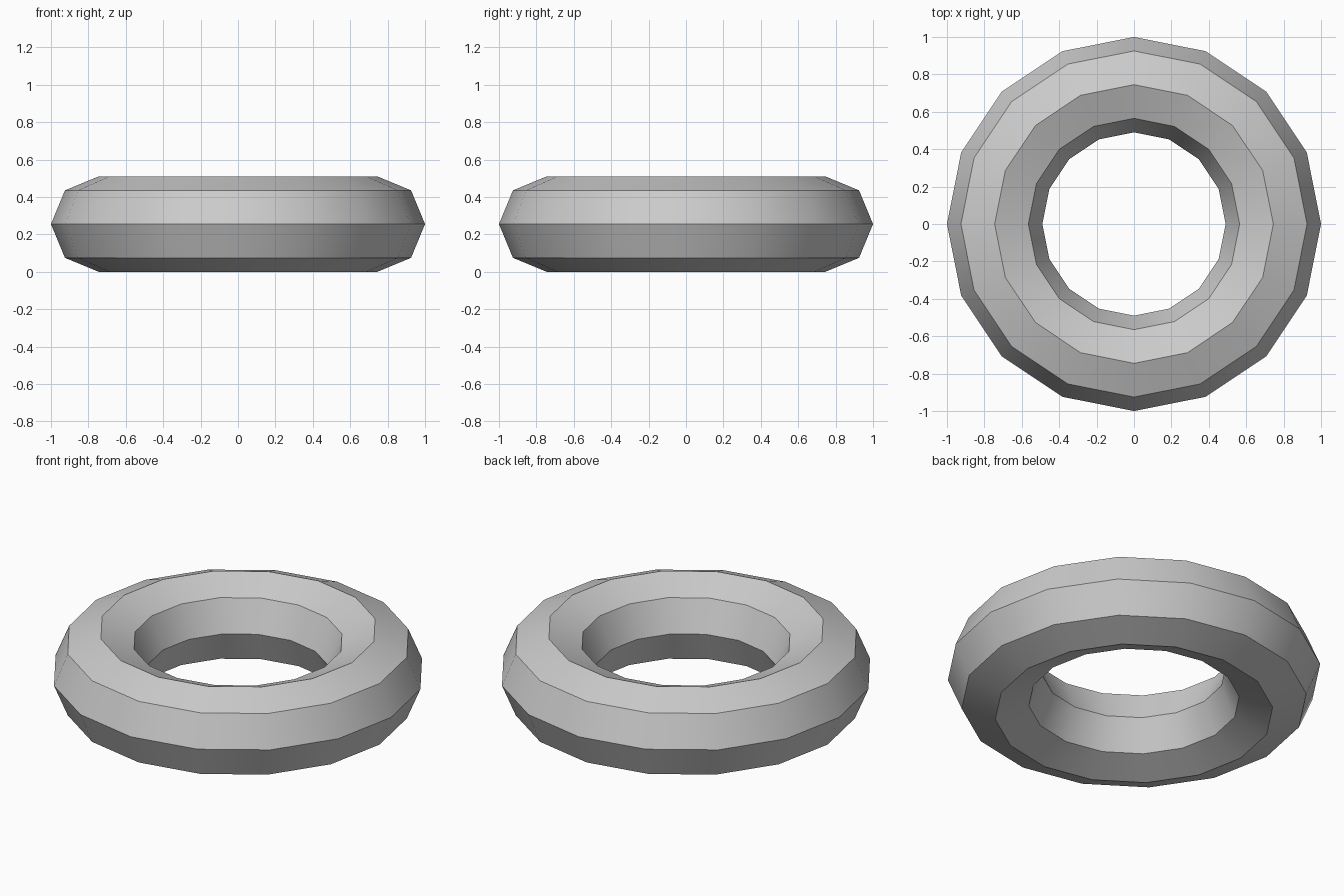
import bpy
import math

if "Cube" in bpy.data.objects:
    bpy.data.objects.remove(bpy.data.objects["Cube"])

MAJOR, MINOR = 0.745, 0.255

# Low-poly ring: 16 segments around, octagonal cross-section, resting on the ground
bpy.ops.mesh.primitive_torus_add(
    major_segments=16, minor_segments=8,
    major_radius=MAJOR, minor_radius=MINOR,
    location=(0, 0, MINOR))
ring = bpy.context.object
ring.name = "ring"

# Smooth around the ring, crisp edges between the bands
bpy.ops.object.shade_smooth_by_angle(angle=math.radians(30))
